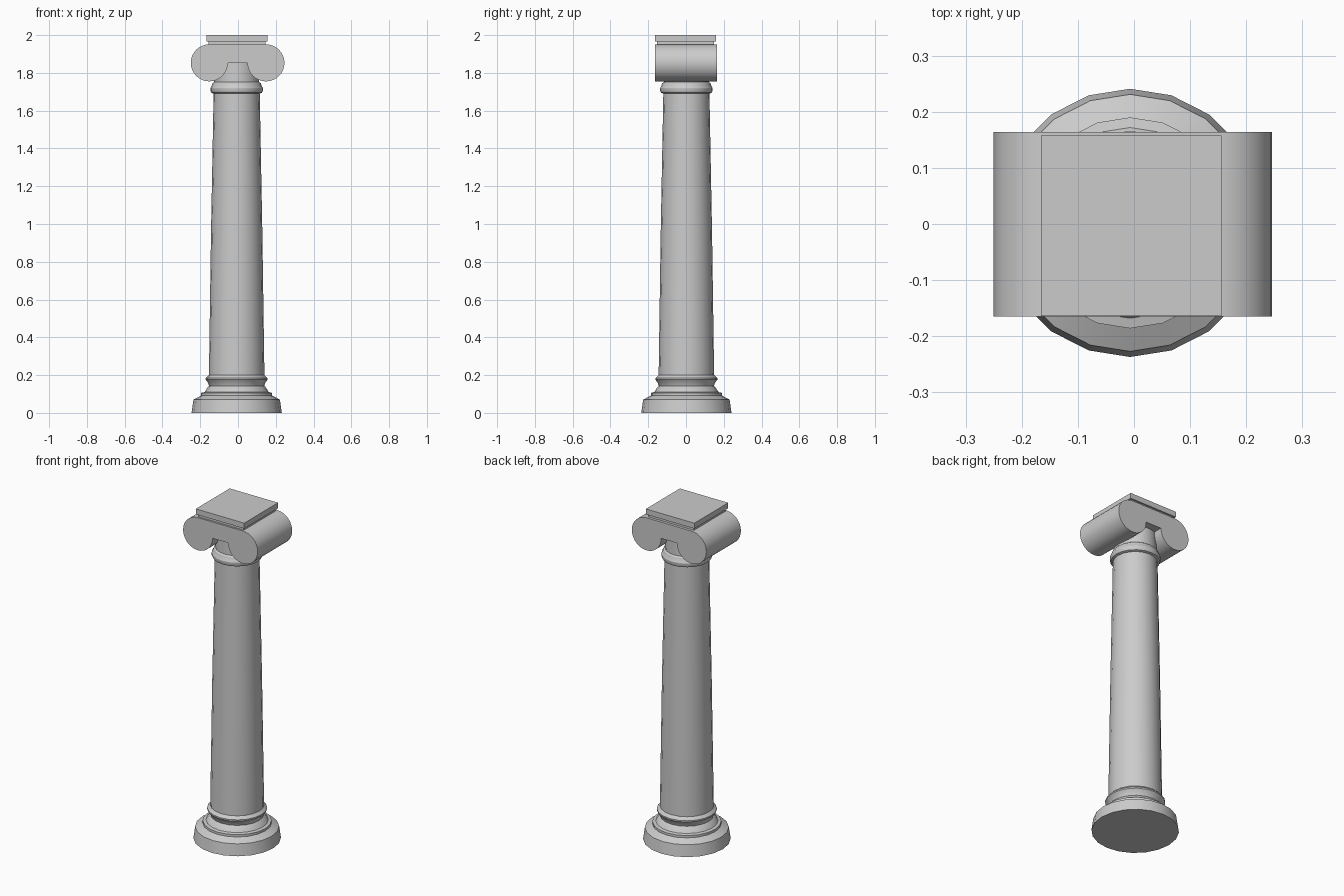
import bpy, bmesh, math

if "Cube" in bpy.data.objects:
    bpy.data.objects.remove(bpy.data.objects["Cube"])

def finish(name, bm):
    bmesh.ops.recalc_face_normals(bm, faces=bm.faces)
    me = bpy.data.meshes.new(name)
    bm.to_mesh(me)
    bm.free()
    ob = bpy.data.objects.new(name, me)
    bpy.context.collection.objects.link(ob)
    bpy.ops.object.select_all(action='DESELECT')
    ob.select_set(True)
    bpy.context.view_layer.objects.active = ob
    bpy.ops.object.shade_smooth_by_angle(angle=math.radians(30))
    return ob

def lathe(name, profile, cx=-0.007, cy=0.002, sides=20):
    """Turn (radius, z) points around the column axis, capped at both ends."""
    bm = bmesh.new()
    rings = []
    for r, z in profile:
        rings.append([bm.verts.new((cx + r * math.cos(math.tau * i / sides),
                                    cy + r * math.sin(math.tau * i / sides), z))
                      for i in range(sides)])
    for a, b in zip(rings, rings[1:]):
        for i in range(sides):
            j = (i + 1) % sides
            bm.faces.new((a[i], a[j], b[j], b[i]))
    bm.faces.new(rings[0][::-1])
    bm.faces.new(rings[-1])
    return finish(name, bm)

def slab(name, half, z0, z1, cx=-0.005, cy=-0.003):
    bm = bmesh.new()
    bmesh.ops.create_cube(bm, size=1)
    for v in bm.verts:
        v.co = (cx + v.co.x * 2 * half, cy + v.co.y * 2 * half,
                z0 + (v.co.z + 0.5) * (z1 - z0))
    return finish(name, bm)

# Stepped round base with mouldings
lathe("base", [(0.239, 0), (0.229, 0.07), (0.188, 0.092), (0.188, 0.106),
               (0.17, 0.11), (0.152, 0.138), (0.146, 0.142), (0.152, 0.16),
               (0.164, 0.176), (0.164, 0.184), (0.147, 0.2)])

# Tapered shaft
lathe("shaft", [(0.147, 0.195), (0.136, 0.95), (0.122, 1.695)])

# Neck ring and neck reaching up into the capital
lathe("neck", [(0.122, 1.69), (0.134, 1.695), (0.139, 1.705), (0.139, 1.72),
               (0.133, 1.73), (0.128, 1.745), (0.119, 1.752), (0.117, 1.86)])

# Scroll capital: one outline with two round ends, extruded front to back
cx, zc, r, off, n = -0.002, 1.853, 0.098, 0.150, 24
right = []
for i in range(n + 1):
    a = math.radians(90 - 270 * i / n)
    if a >= -math.pi - 1e-6:
        right.append((off + r * math.cos(a), zc + r * math.sin(a)))
outline = right + [(-x, z) for x, z in reversed(right)]
bm = bmesh.new()
front = [bm.verts.new((cx + x, -0.165, z)) for x, z in outline]
face = bm.faces.new(front)
ext = bmesh.ops.extrude_face_region(bm, geom=[face], use_keep_orig=True)
bmesh.ops.translate(bm, vec=(0, 0.329, 0),
                    verts=[v for v in ext["geom"] if isinstance(v, bmesh.types.BMVert)])
finish("scroll_capital", bm)

# Square top plate on a slightly narrower fillet
slab("plate_fillet", 0.151, 1.945, 1.967)
slab("top_plate", 0.161, 1.967, 2.0)
